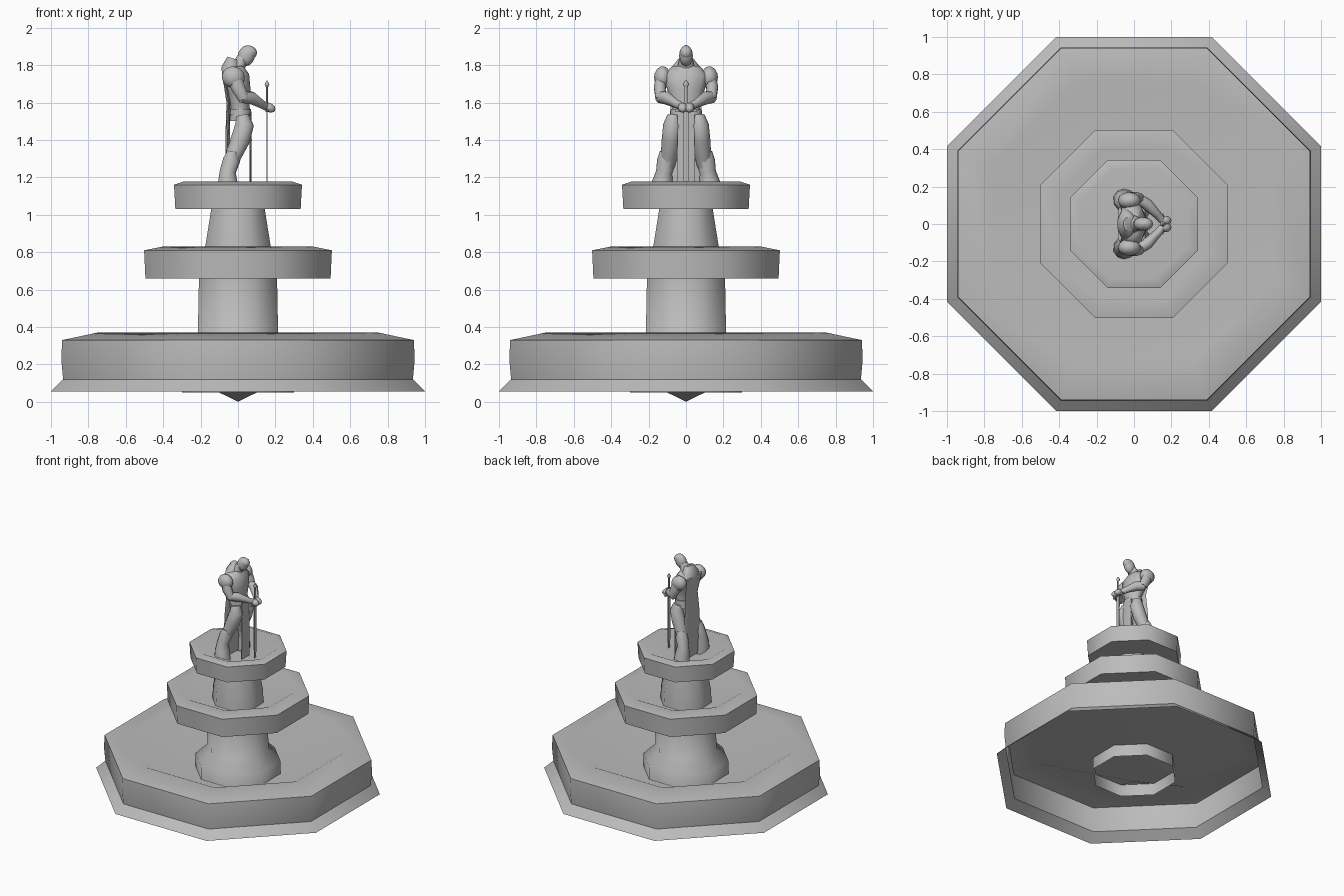
import bpy, bmesh, math
from mathutils import Vector

cube = bpy.data.objects.get("Cube")
if cube:
    bpy.data.objects.remove(cube, do_unlink=True)

stone = bpy.data.materials.new("grey_stone")
stone.use_nodes = True
GREY = (0.5, 0.5, 0.5, 1)
stone.diffuse_color = GREY
stone.node_tree.nodes["Principled BSDF"].inputs["Base Color"].default_value = GREY


def finish(name, bm, angle, mirror=False):
    """Turn a bmesh into a smooth-shaded stone object, optionally mirrored in y."""
    bmesh.ops.remove_doubles(bm, verts=bm.verts, dist=0.0001)
    bmesh.ops.recalc_face_normals(bm, faces=bm.faces)
    mesh = bpy.data.meshes.new(name)
    bm.to_mesh(mesh)
    bm.free()
    mesh.materials.append(stone)
    obj = bpy.data.objects.new(name, mesh)
    bpy.context.collection.objects.link(obj)
    bpy.ops.object.select_all(action="DESELECT")
    obj.select_set(True)
    bpy.context.view_layer.objects.active = obj
    bpy.ops.object.shade_smooth_by_angle(angle=math.radians(angle))
    if mirror:
        mod = obj.modifiers.new("Mirror", "MIRROR")
        mod.use_axis = (False, True, False)
        mod.use_mirror_merge = False
    return obj


def skin(bm, rings, caps=False):
    """Join successive rings of vertices with quads."""
    n = len(rings[0])
    for low, high in zip(rings, rings[1:]):
        for i in range(n):
            j = (i + 1) % n
            bm.faces.new((low[i], low[j], high[j], high[i]))
    if caps:
        bm.faces.new(rings[0])
        bm.faces.new(rings[-1])


def octagon_lathe(name, profile):
    """Revolve (flat-to-centre distance, height) pairs into an eight-sided shell."""
    bm = bmesh.new()
    step = math.pi / 4
    rings = []
    for r, z in profile:
        R = r / math.cos(step / 2)
        rings.append([bm.verts.new((R * math.cos((i + .5) * step),
                                    R * math.sin((i + .5) * step), z)) for i in range(8)])
    skin(bm, rings)
    return finish(name, bm, 50)


def loft(name, path, sides=10, mirror=False, angle=60):
    """Loft ellipses (x, y, z, thickness, width) along a path."""
    bm = bmesh.new()
    centres = [Vector(p[:3]) for p in path]
    rings = []
    for k, p in enumerate(path):
        t = (centres[min(k + 1, len(path) - 1)] - centres[max(k - 1, 0)]).normalized()
        u = Vector((0, 1, 0))
        u = (u - u.dot(t) * t).normalized()
        v = t.cross(u)
        ring = []
        for i in range(sides):
            a = math.tau * (i + .5) / sides
            ring.append(bm.verts.new(centres[k] + v * p[3] * math.cos(a) + u * p[4] * math.sin(a)))
        rings.append(ring)
    skin(bm, rings, True)
    return finish(name, bm, angle, mirror)


def ball(name, centre, size, tilt=0, mirror=False):
    bm = bmesh.new()
    bmesh.ops.create_uvsphere(bm, u_segments=12, v_segments=8, radius=1)
    c, s = math.cos(tilt), math.sin(tilt)
    for v in bm.verts:
        x, y, z = (a * b for a, b in zip(v.co, size))
        v.co = Vector((x * c + z * s, y, z * c - x * s)) + Vector(centre)
    return finish(name, bm, 60, mirror)


# Fountain: basins with inverted-cone bowls, and the columns between them
octagon_lathe("lower_basin", [(1, .055), (.935, .12), (.945, .23), (.94, .33), (.75, .37), (0, 0)])
octagon_lathe("lower_column", [(.3, .05), (.3, .25), (.215, .34), (.208, .7)])
octagon_lathe("middle_basin", [(0, .66), (.495, .66), (.502, .81), (.4, .83), (0, .63)])
octagon_lathe("upper_column", [(.182, .7), (.175, .83), (.14, 1.05)])
octagon_lathe("upper_basin", [(0, 1.03), (.335, 1.03), (.342, 1.16), (.29, 1.178), (0, 1.035)])

# Statue head and trunk
ball("head", (.045, 0, 1.85), (.046, .037, .058), .35)
ball("helmet_brow", (.062, 0, 1.868), (.04, .034, .036), .35)
loft("neck", [(-.02, 0, 1.75, .045, .06), (.025, 0, 1.84, .032, .032)])
loft("collar", [(-.03, 0, 1.74, .06, .1), (-.04, 0, 1.79, .05, .075), (-.025, 0, 1.835, .035, .04)])
loft("torso", [(.01, 0, 1.5, .06, .085), (.012, 0, 1.58, .052, .075), (0, 0, 1.66, .07, .1),
               (-.012, 0, 1.74, .075, .125), (-.02, 0, 1.79, .05, .08)], 12)
loft("belt", [(.012, 0, 1.535, .062, .086), (.012, 0, 1.565, .06, .084)], 12)

# Cloth hanging behind and in front
loft("cape", [(-.075, 0, 1.76, .012, .1), (-.05, 0, 1.6, .012, .08), (-.055, 0, 1.45, .012, .095),
              (-.055, 0, 1.3, .014, .105), (-.05, 0, 1.1, .012, .09)])
loft("front_cloth", [(.066, 0, 1.55, .006, .05), (.068, 0, 1.4, .006, .05), (.066, 0, 1.09, .006, .055)], 8)

# Arms reaching forward to the sword hilt
ball("shoulder_plate", (-.025, .125, 1.735), (.062, .046, .058), .3, True)
loft("upper_arm", [(-.02, .125, 1.74, .042, .036), (0, .14, 1.68, .04, .034),
                   (.03, .135, 1.62, .032, .03)], 8, True)
loft("forearm", [(.015, .14, 1.63, .034, .03), (.07, .105, 1.625, .036, .032),
                 (.125, .05, 1.592, .024, .022), (.15, .02, 1.578, .022, .02)], 8, True)
ball("hand", (.168, .018, 1.573), (.034, .026, .024), .5, True)

# Legs and boots
loft("thigh", [(.025, .065, 1.53, .035, .035), (.035, .072, 1.48, .052, .05), (.012, .078, 1.4, .054, .052),
               (-.022, .09, 1.32, .045, .045), (-.04, .1, 1.26, .038, .04)], 10, True)
loft("boot", [(-.03, .1, 1.335, .03, .04), (-.035, .105, 1.29, .048, .05), (-.055, .115, 1.23, .045, .045),
              (-.055, .125, 1.17, .055, .058), (-.05, .13, 1.09, .065, .062)], 10, True)

# Sword standing point down
X = .155
loft("sword_blade", [(X, 0, 1.56, .005, .02), (X, 0, 1.2, .005, .018), (X, 0, 1.08, .004, .012)], 4)
loft("sword_guard", [(X, 0, 1.548, .01, .06), (X, 0, 1.562, .01, .06)], 8)
loft("sword_grip", [(X, 0, 1.55, .008, .009), (X, 0, 1.69, .007, .008)], 6)
loft("sword_pommel", [(X, 0, 1.68, .006, .008), (X, 0, 1.698, .015, .017), (X, 0, 1.717, .004, .005)], 6)
